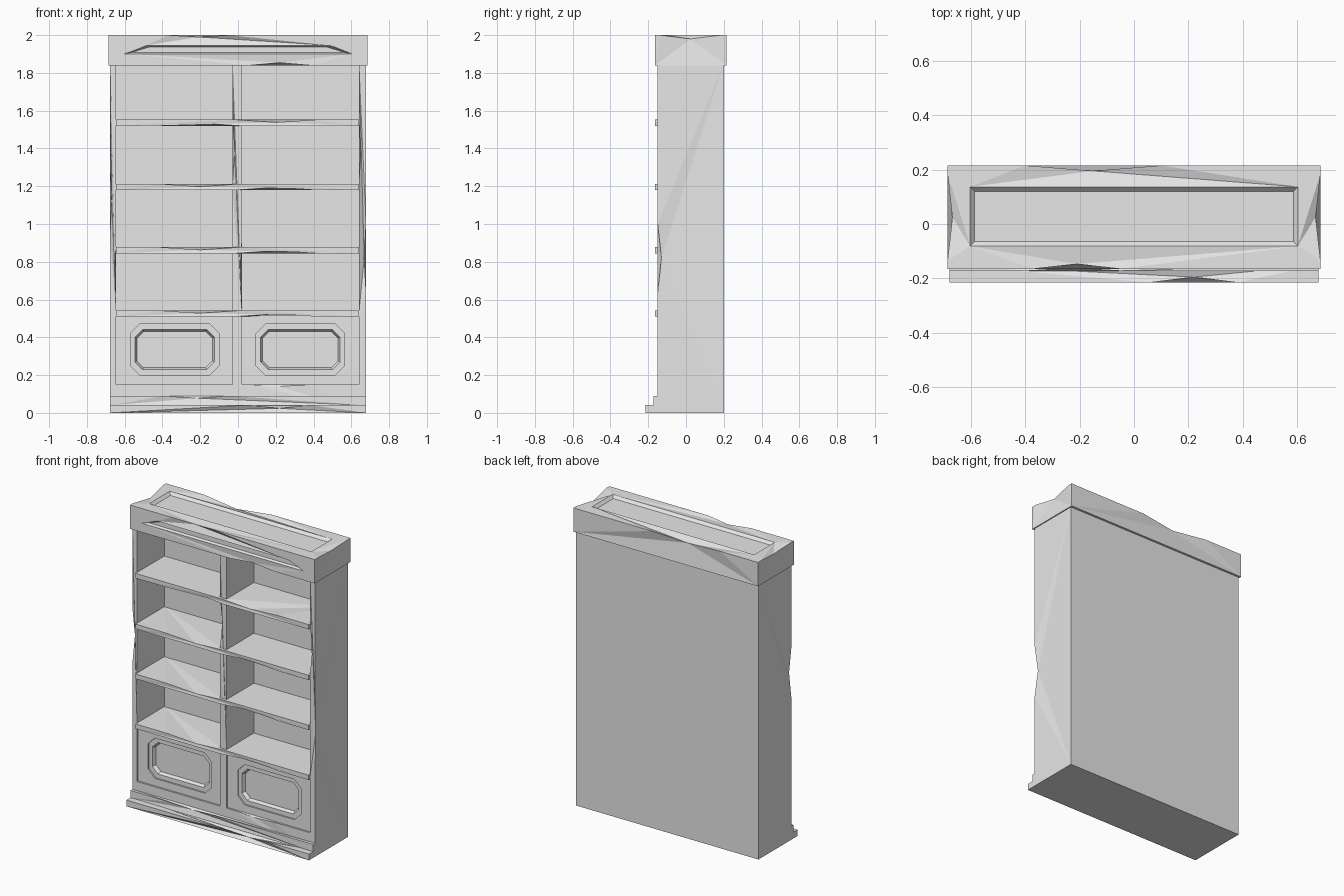
import bpy
import bmesh
from mathutils import Vector

cube = bpy.data.objects.get("Cube")
if cube:
    bpy.data.objects.remove(cube, do_unlink=True)

grey = bpy.data.materials.new("light_grey")
grey.use_nodes = True
grey.diffuse_color = (0.8, 0.8, 0.8, 1)
for node in grey.node_tree.nodes:
    if node.type == "BSDF_PRINCIPLED":
        node.inputs["Base Color"].default_value = (0.8, 0.8, 0.8, 1)


def rings_box(x0, x1, y0, y1, z0, z1):
    """Front and back outlines of a box."""
    flat = [(x0, z0), (x1, z0), (x1, z1), (x0, z1)]
    return [(x, y0, z) for x, z in flat], [(x, y1, z) for x, z in flat]


def octagon(cx, cz, hx, hz, c, y):
    """Rectangle with cut corners, facing the front."""
    pts = []
    for sx, sz, flip in ((-1, -1, 0), (1, -1, 1), (1, 1, 0), (-1, 1, 1)):
        pair = [(cx + sx * hx, y, cz + sz * (hz - c)),
                (cx + sx * (hx - c), y, cz + sz * hz)]
        pts += pair[::-1] if flip else pair
    return pts


def solid(name, *ring_pairs):
    """One object with a closed shell lofted between each pair of rings."""
    bm = bmesh.new()
    for ring_a, ring_b in ring_pairs:
        a = [bm.verts.new(p) for p in ring_a]
        b = [bm.verts.new(p) for p in ring_b]
        bm.faces.new(a)
        bm.faces.new(b[::-1])
        for i in range(len(a)):
            j = (i + 1) % len(a)
            bm.faces.new((a[j], a[i], b[i], b[j]))
    bmesh.ops.recalc_face_normals(bm, faces=bm.faces[:])
    mesh = bpy.data.meshes.new(name)
    bm.to_mesh(mesh)
    bm.free()
    mesh.materials.append(grey)
    obj = bpy.data.objects.new(name, mesh)
    bpy.context.scene.collection.objects.link(obj)
    return obj


def carve(obj, *ring_pairs):
    """Cut shells out of an object."""
    cutter = solid("cutter", *ring_pairs)
    cutter.hide_render = True
    mod = obj.modifiers.new("carve", "BOOLEAN")
    mod.operation = "DIFFERENCE"
    mod.solver = "EXACT"
    mod.object = cutter
    bpy.context.view_layer.objects.active = obj
    bpy.ops.object.modifier_apply(modifier=mod.name)
    bpy.data.objects.remove(cutter, do_unlink=True)


def chip(obj, axis, half, *dents):
    """Knock shallow dents into straight edges: (point, offset) each."""
    way = Vector([1.0 if i == axis else 0.0 for i in range(3)])
    bm = bmesh.new()
    bm.from_mesh(obj.data)

    def split(p):
        def gap(e):
            a, b = e.verts[0].co, e.verts[1].co
            t = min(max((p - a).dot(b - a) / (b - a).length_squared, 0), 1)
            return (a.lerp(b, t) - p).length
        along = [e for e in bm.edges if e.calc_length() > 0.001 and
                 abs((e.verts[1].co - e.verts[0].co).normalized().dot(way)) > 0.999]
        e = min(along, key=gap)
        start = e.verts[0]
        a, b = start.co.copy(), e.verts[1].co.copy()
        t = min(max((p - a).dot(b - a) / (b - a).length_squared, 0.02), 0.98)
        vert = bmesh.utils.edge_split(e, start, t)[1]
        vert.co = a.lerp(b, t)
        return vert

    for point, offset in dents:
        p = Vector(point)
        split(p - way * half)
        split(p + way * half)
        mid = split(p)
        mid.co += Vector(offset)
        bmesh.ops.triangulate(bm, faces=list(mid.link_faces))
    bm.to_mesh(obj.data)
    bm.free()


# Carcass with open bays above and sunken doors below
W, FRONT, BACK = 0.678, -0.15, 0.2
bays = ((-0.645, -0.03), (0.02, 0.64))
doors = (-0.335, 0.33)
body = solid("carcass", rings_box(-W, W, FRONT, BACK, 0, 1.85))
carve(body, *[rings_box(a, b, -0.3, 0.14, 0.525, 1.95) for a, b in bays],
      *[rings_box(a, b, -0.3, -0.138, 0.15, 0.515) for a, b in bays])
carve(body, *[(octagon(x, 0.335, 0.235, 0.135, 0.05, -0.2),
               octagon(x, 0.335, 0.235, 0.135, 0.05, -0.128)) for x in doors])
carve(body, *[(octagon(x, 0.335, 0.213, 0.108, 0.04, -0.135),
               octagon(x, 0.335, 0.2, 0.096, 0.036, -0.105)) for x in doors])

# Worn uprights and door lip
chip(body, 2, 0.18,
     ((W, FRONT, 0.82), (-0.01, 0.02, 0)),
     ((-W, FRONT, 1.12), (0.01, 0.012, 0)),
     ((-0.645, FRONT, 0.72), (-0.01, 0.01, 0)),
     ((0.64, FRONT, 1.4), (0.012, 0.01, 0)),
     ((-0.03, FRONT, 1.38), (0.012, 0.01, 0)),
     ((0.02, FRONT, 0.72), (-0.012, 0.01, 0)))
chip(body, 0, 0.15, ((0.22, FRONT, 0.15), (0, 0.004, -0.01)))

# Shelves, dented on the top and bottom front edges
for i, z in enumerate((0.51, 0.845, 1.18, 1.52)):
    shelf = solid("shelf_%d" % (i + 1),
                  rings_box(-0.645, 0.64, -0.165, 0.145, z, z + 0.032))
    side = -1 if i == 3 else 1
    chip(shelf, 0, 0.21,
         ((-0.2 * side, -0.165, z + 0.032), (0, 0.004, -0.014)),
         ((0.2 * side, -0.165, z), (0, 0.004, 0.014)))

# Stepped plinth
lower = solid("plinth_lower", rings_box(-W, W, -0.215, FRONT, 0, 0.042))
chip(lower, 0, 0.16, ((0.22, -0.215, 0.042), (0, 0.02, -0.018)))
upper = solid("plinth_upper", rings_box(-W, W, -0.172, FRONT, 0.04, 0.09))
chip(upper, 0, 0.17, ((-0.22, -0.172, 0.09), (0, 0.01, -0.012)))

# Crown with a sunken top panel and a tapered front panel
crown = solid("crown", rings_box(-0.685, 0.685, -0.165, 0.215, 1.84, 2))


def level_ring(x, y0, y1, z):
    return [(-x, y0, z), (x, y0, z), (x, y1, z), (-x, y1, z)]


def taper_ring(low, high, z0, z1, y):
    return [(-low, y, z0), (low, y, z0), (high, y, z1), (-high, y, z1)]


carve(crown, (level_ring(0.62, -0.1, 0.155, 2.02), level_ring(0.585, -0.065, 0.12, 1.982)),
      (taper_ring(0.625, 0.49, 1.897, 1.951, -0.175),
       taper_ring(0.565, 0.47, 1.908, 1.937, -0.148)))
chip(crown, 0, 0.25, ((-0.15, 0.215, 2), (0, -0.02, -0.02)))
chip(crown, 0, 0.16,
     ((-0.21, -0.165, 2), (0, 0.018, -0.01)),
     ((0.22, -0.165, 1.84), (0, 0.005, 0.014)))
chip(crown, 1, 0.16,
     ((-0.685, 0.025, 2), (0.018, 0, -0.02)),
     ((0.685, 0.025, 2), (-0.018, 0, -0.02)))
